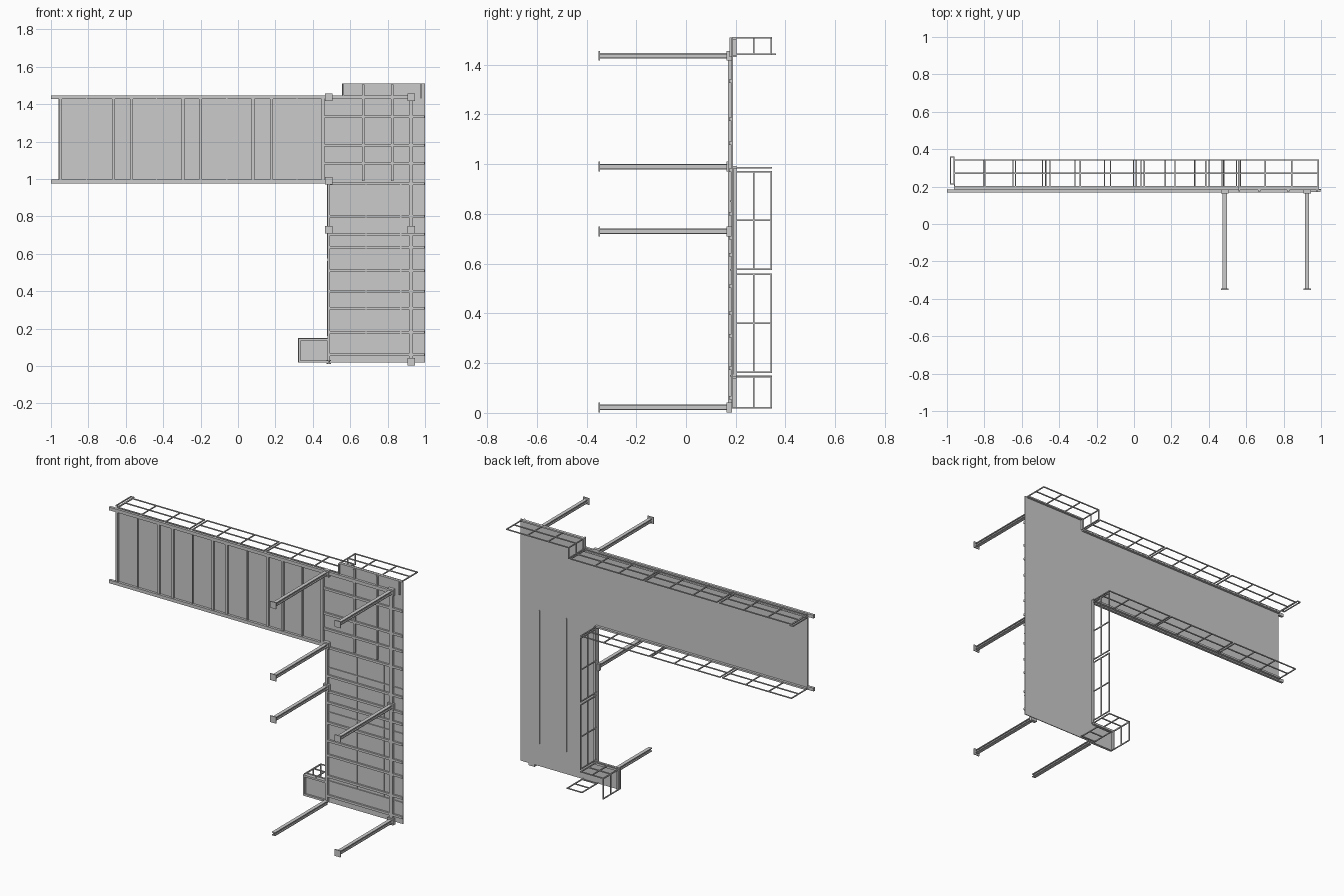
import bpy, bmesh
from mathutils import Vector


def boxes(name, items):
    """One object from axis-aligned boxes given as (x0,x1,y0,y1,z0,z1)."""
    bm = bmesh.new()
    for x0, x1, y0, y1, z0, z1 in items:
        r = bmesh.ops.create_cube(bm, size=1)
        for v in r["verts"]:
            v.co = Vector(((x0 + x1) / 2 + v.co.x * (x1 - x0),
                           (y0 + y1) / 2 + v.co.y * (y1 - y0),
                           (z0 + z1) / 2 + v.co.z * (z1 - z0)))
    me = bpy.data.meshes.new(name)
    bm.to_mesh(me)
    bm.free()
    ob = bpy.data.objects.new(name, me)
    bpy.context.collection.objects.link(ob)
    return ob


Y0, Y1, T = 0.200, 0.343, 0.003   # lattice depth range and bar half thickness


def lattice(name, axis, a, b, level, cells=3):
    """Ladder-like frame along x (lying flat) or z (standing upright)."""
    out = []

    def add(s0, s1, y0, y1):
        lo, hi = level - T, level + T
        out.append((s0, s1, y0, y1, lo, hi) if axis == "x" else (lo, hi, y0, y1, s0, s1))
    for y in (Y0, (Y0 + Y1) / 2, Y1):
        add(a, b, y - T, y + T)
    for i in range(cells + 1):
        s = a + (b - a) * i / cells
        add(s - T, s + T, 0.186, Y1 + T)
    return boxes(name, out)


# Sheet cladding: stepped outline extruded in y
outline = [(-0.96, 0.985), (0.48, 0.985), (0.48, 0.145), (0.325, 0.145),
           (0.325, 0.018), (1.0, 0.018), (1.0, 1.51), (0.56, 1.51),
           (0.56, 1.438), (-0.96, 1.438)]
bm = bmesh.new()
face = bm.faces.new([bm.verts.new((x, 0.183, z)) for x, z in outline])
ext = bmesh.ops.extrude_face_region(bm, geom=[face])
bmesh.ops.translate(bm, vec=(0, 0.005, 0),
                    verts=[g for g in ext["geom"] if isinstance(g, bmesh.types.BMVert)])
bmesh.ops.recalc_face_normals(bm, faces=bm.faces)
me = bpy.data.meshes.new("sheet_cladding")
bm.to_mesh(me)
bm.free()
bpy.context.collection.objects.link(bpy.data.objects.new("sheet_cladding", me))

# Main frame rails and posts on the front of the sheet
F0, F1 = 0.168, 0.184
boxes("main_rails", [
    (-1.0, 0.935, F0, F1, 1.427, 1.447), (-1.0, 0.49, F0, F1, 0.977, 0.997),
    (0.478, 0.492, F0, F1, 0.018, 0.98), (0.914, 0.936, F0, F1, 0.018, 1.435),
    (0.447, 0.463, F0, F1, 0.99, 1.43)])

# Upright battens on the arm
arm = [(x - 0.008, x + 0.008, 0.172, F1, 0.99, 1.43)
       for x in (-0.95, -0.665, -0.57, -0.295, -0.20, 0.08, 0.18)]
arm += [(x - 0.003, x + 0.003, 0.175, F1, 0.99, 1.43)
        for x in (-0.81, -0.435, -0.06, 0.315)]
boxes("arm_battens", arm)

# Cross battens on the column and corner
boxes("column_battens", [(0.455 if z > 0.99 else 0.485, 0.998, 0.172, F1, z - 0.007, z + 0.007)
                         for z in (1.333, 1.18, 1.085, 0.975, 0.80, 0.705, 0.635,
                                   0.51, 0.40, 0.31, 0.18, 0.06)]
      + [(0.485, 0.998, 0.177, F1, z - 0.003, z + 0.003) for z in (0.85, 0.575, 0.15)])
boxes("corner_battens", [(x - 0.006, x + 0.006, 0.174, F1, 0.99, 1.505) for x in (0.67, 0.825)]
      + [(0.56, 0.568, 0.174, F1, 1.435, 1.51), (0.975, 0.982, 0.174, F1, 1.43, 1.51)])
boxes("column_seams", [(x - 0.003, x + 0.003, 0.179, 0.190, 0.155, 0.98) for x in (0.685, 0.87)])

# Foot frame
boxes("foot_frame", [
    (0.323, 0.48, 0.172, F1, 0.135, 0.147), (0.323, 0.48, 0.172, F1, 0.018, 0.030),
    (0.323, 0.335, 0.172, F1, 0.018, 0.147)])

# Rim returning behind the sheet edges
R0, R1 = 0.187, 0.203
boxes("back_rim", [
    (-0.96, 0.56, R0, R1, 1.430, 1.438), (-0.96, 0.48, R0, R1, 0.985, 0.993),
    (0.48, 0.488, R0, R1, 0.145, 0.985), (0.325, 0.48, R0, R1, 0.137, 0.145),
    (0.325, 0.333, R0, R1, 0.018, 0.145), (0.56, 0.568, R0, R1, 1.438, 1.51),
    (0.56, 0.985, R0, R1, 1.502, 1.51)])

# Wall struts: I-beams with end plates
joints = [(0.485, 1.436), (0.925, 1.436), (0.485, 0.990), (0.485, 0.730),
          (0.925, 0.730), (0.485, 0.022), (0.925, 0.022)]
for i, (x, z) in enumerate(joints):
    h = 0.011
    parts = [(x - h, x + h, -0.347, F0, z + h - 0.005, z + h),
             (x - h, x + h, -0.347, F0, z - h, z - h + 0.005),
             (x - 0.003, x + 0.003, -0.347, F0, z - h + 0.004, z + h - 0.004)]
    if (x, z) != (0.485, 0.022):
        p = 0.020
        parts += [(x - p, x + p, -0.352, -0.346, z - p, z + p),
                  (x - p, x + p, 0.163, F1, z - p, z + p)]
    boxes(f"wall_strut_{i + 1}", parts)

# Lattices along the arm, three sections above and three below
for i, (a, b) in enumerate([(-0.96, -0.47), (-0.45, 0.038), (0.055, 0.548)]):
    lattice(f"arm_top_lattice_{i + 1}", "x", a, b, 1.442)
for i, (a, b) in enumerate([(-0.96, -0.49), (-0.472, -0.002), (0.012, 0.478)]):
    lattice(f"arm_bottom_lattice_{i + 1}", "x", a, b, 0.985)
boxes("arm_end_frame", [
    (-0.985, -0.979, 0.21, 0.362, 1.439, 1.445), (-0.966, -0.960, 0.21, 0.362, 1.439, 1.445),
    (-0.985, -0.960, 0.356, 0.362, 1.439, 1.445), (-0.985, -0.960, 0.21, 0.216, 1.439, 1.445)])

# Lattices around the raised corner, column side and foot
lattice("corner_top_lattice", "x", 0.56, 0.985, 1.508)
lattice("corner_side_lattice", "z", 1.443, 1.508, 0.56, 1)
lattice("column_lattice_upper", "z", 0.578, 0.97, 0.48, 2)
lattice("column_lattice_lower", "z", 0.163, 0.558, 0.48, 2)
lattice("foot_top_lattice", "x", 0.325, 0.478, 0.147, 2)
lattice("foot_side_lattice", "z", 0.021, 0.145, 0.325, 1)
lattice("foot_bottom_lattice", "x", 0.47, 0.57, 0.021, 1)
